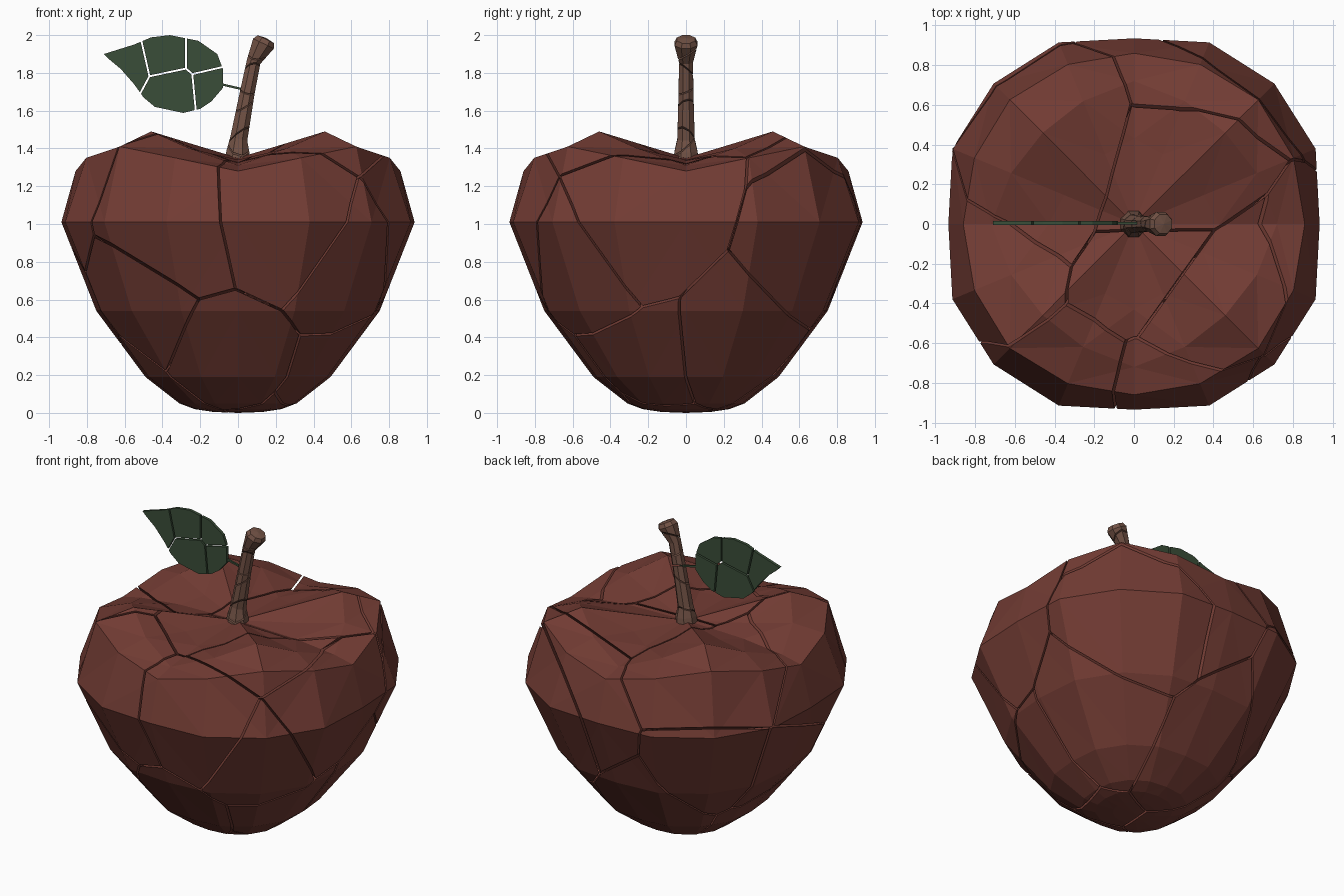
import bpy, bmesh, math, random
from mathutils import Vector

if "Cube" in bpy.data.objects:
    bpy.data.objects.remove(bpy.data.objects["Cube"])

random.seed(7)


def material(name, rgb):
    m = bpy.data.materials.new(name)
    m.diffuse_color = (*rgb, 1)
    m.use_nodes = True
    m.node_tree.nodes["Principled BSDF"].inputs["Base Color"].default_value = m.diffuse_color
    return m


def loft(bm, rings, bottom, top):
    """Skin closed rings of points and close both ends with a fan."""
    loops = [[bm.verts.new(p) for p in r] for r in rings]
    n = len(loops[0])
    for a, b in zip(loops, loops[1:]):
        for i in range(n):
            j = (i + 1) % n
            bm.faces.new((a[i], a[j], b[j], b[i]))
    lo, hi = bm.verts.new(bottom), bm.verts.new(top)
    for i in range(n):
        j = (i + 1) % n
        bm.faces.new((loops[0][j], loops[0][i], lo))
        bm.faces.new((loops[-1][i], loops[-1][j], hi))


def shatter(bm, seeds, gap):
    """Split a closed mesh into cells around the seeds, with narrow cracks."""
    bmesh.ops.triangulate(bm, faces=bm.faces[:])
    out = bmesh.new()
    for s in seeds:
        cell = bm.copy()
        for t in seeds:
            if t is s or not cell.faces:
                continue
            d = (t - s).normalized()
            geom = cell.verts[:] + cell.edges[:] + cell.faces[:]
            bmesh.ops.bisect_plane(cell, geom=geom, dist=1e-5, plane_co=(s + t) / 2 - d * gap / 2,
                                   plane_no=d, clear_outer=True)
            rim = [e for e in cell.edges if e.is_boundary]
            if rim:
                bmesh.ops.holes_fill(cell, edges=rim, sides=0)
        bmesh.ops.recalc_face_normals(cell, faces=cell.faces[:])
        tmp = bpy.data.meshes.new("cell")
        cell.to_mesh(tmp)
        out.from_mesh(tmp)
        bpy.data.meshes.remove(tmp)
        cell.free()
    bm.free()
    return out


def finish(name, bm, mat):
    me = bpy.data.meshes.new(name)
    bm.to_mesh(me)
    bm.free()
    me.materials.append(mat)
    ob = bpy.data.objects.new(name, me)
    bpy.context.collection.objects.link(ob)
    return ob


red = material("skin_red", (0.17, 0.045, 0.034))
brown = material("stem_brown", (0.17, 0.085, 0.06))
green = material("leaf_green", (0.042, 0.075, 0.04))

# Apple body: 16 sides; (radius, height) on the axes, at 22.5 degrees and on the diagonals
profile = [
    ((.13, .005), (.13, .005), (.13, .005)),
    ((.23, .02), (.235, .02), (.24, .02)),
    ((.31, .05), (.32, .05), (.325, .05)),
    ((.49, .19), (.51, .19), (.515, .19)),
    ((.75, .54), (.785, .54), (.795, .54)),
    ((.935, 1.01), (.99, 1.01), (1.0, 1.01)),
    ((.86, 1.28), (.87, 1.35), (.885, 1.41)),
    ((.72, 1.31), (.67, 1.40), (.65, 1.49)),
    ((.43, 1.34), (.38, 1.37), (.35, 1.425)),
]
rings = []
for row in profile:
    ring = []
    for i in range(16):
        r, z = row[(0, 1, 2, 1)[i % 4]]
        a = i * math.pi / 8
        ring.append((r * math.cos(a), r * math.sin(a), z))
    rings.append(ring)
body = bmesh.new()
loft(body, rings, (0, 0, 0), (0, 0, 1.35))
seeds = [Vector((random.uniform(-.8, .8), random.uniform(-.8, .8), random.uniform(.1, 1.4)))
         for _ in range(24)]
finish("apple_body", shatter(body, seeds, .012), red)

# Stem: leaning eight-sided tube, (x, z, radius, tilt)
stem_path = [(-.005, 1.32, .07, 0), (0, 1.385, .062, .1), (.004, 1.45, .047, .2), (.05, 1.70, .040, .25),
             (.083, 1.86, .038, .35), (.135, 1.955, .062, .45), (.148, 1.978, .05, .45)]
rings = []
for x, z, r, t in stem_path:
    ring = []
    for i in range(8):
        a = (i + .5) * math.pi / 4
        u, v = r * math.cos(a) * 1.06, r * math.sin(a) * 1.06
        ring.append((x + u * math.cos(t), v, z - u * math.sin(t)))
    rings.append(ring)
stem = bmesh.new()
loft(stem, rings, (-.005, 0, 1.31), (.151, 0, 1.984))
seeds = [Vector((.05 + random.uniform(-.08, .08), random.uniform(-.06, .06), 1.36 + .1 * i))
         for i in range(7)]
finish("stem", shatter(stem, seeds, .006), brown)

# Leaf: thin plate from an outline
outline = [(-.71, 1.90), (-.63, 1.925), (-.55, 1.95), (-.46, 1.988), (-.36, 2.0), (-.21, 1.97),
           (-.11, 1.90), (-.08, 1.82), (-.08, 1.72), (-.14, 1.65), (-.20, 1.61), (-.29, 1.588),
           (-.44, 1.62), (-.50, 1.67), (-.55, 1.74), (-.62, 1.82), (-.68, 1.87)]
leaf = bmesh.new()
face = leaf.faces.new([leaf.verts.new((x, -.006, z)) for x, z in outline])
ext = bmesh.ops.extrude_face_region(leaf, geom=[face])
bmesh.ops.translate(leaf, vec=(0, .02, 0), verts=[v for v in ext["geom"] if isinstance(v, bmesh.types.BMVert)])
if not face.is_valid or face not in leaf.faces[:] or any(e.is_boundary for e in leaf.edges):
    bmesh.ops.holes_fill(leaf, edges=[e for e in leaf.edges if e.is_boundary], sides=0)
bmesh.ops.recalc_face_normals(leaf, faces=leaf.faces[:])
seeds = [Vector((x, .004, z)) for x, z in
         ((-.60, 1.85), (-.38, 1.90), (-.17, 1.90), (-.34, 1.71), (-.13, 1.73))]
finish("leaf", shatter(leaf, seeds, .01), green)

# Leaf stalk: thin square rod joining leaf and stem
stalk = bmesh.new()
loft(stalk, [[(x, .004 + w * s, z + w * c) for s, c in ((-1, -1), (1, -1), (1, 1), (-1, 1))]
             for x, z, w in ((-.09, 1.74, .006), (.04, 1.71, .006))],
     (-.09, .004, 1.74), (.04, .004, 1.71))
bmesh.ops.recalc_face_normals(stalk, faces=stalk.faces[:])
finish("leaf_stalk", stalk, green)
